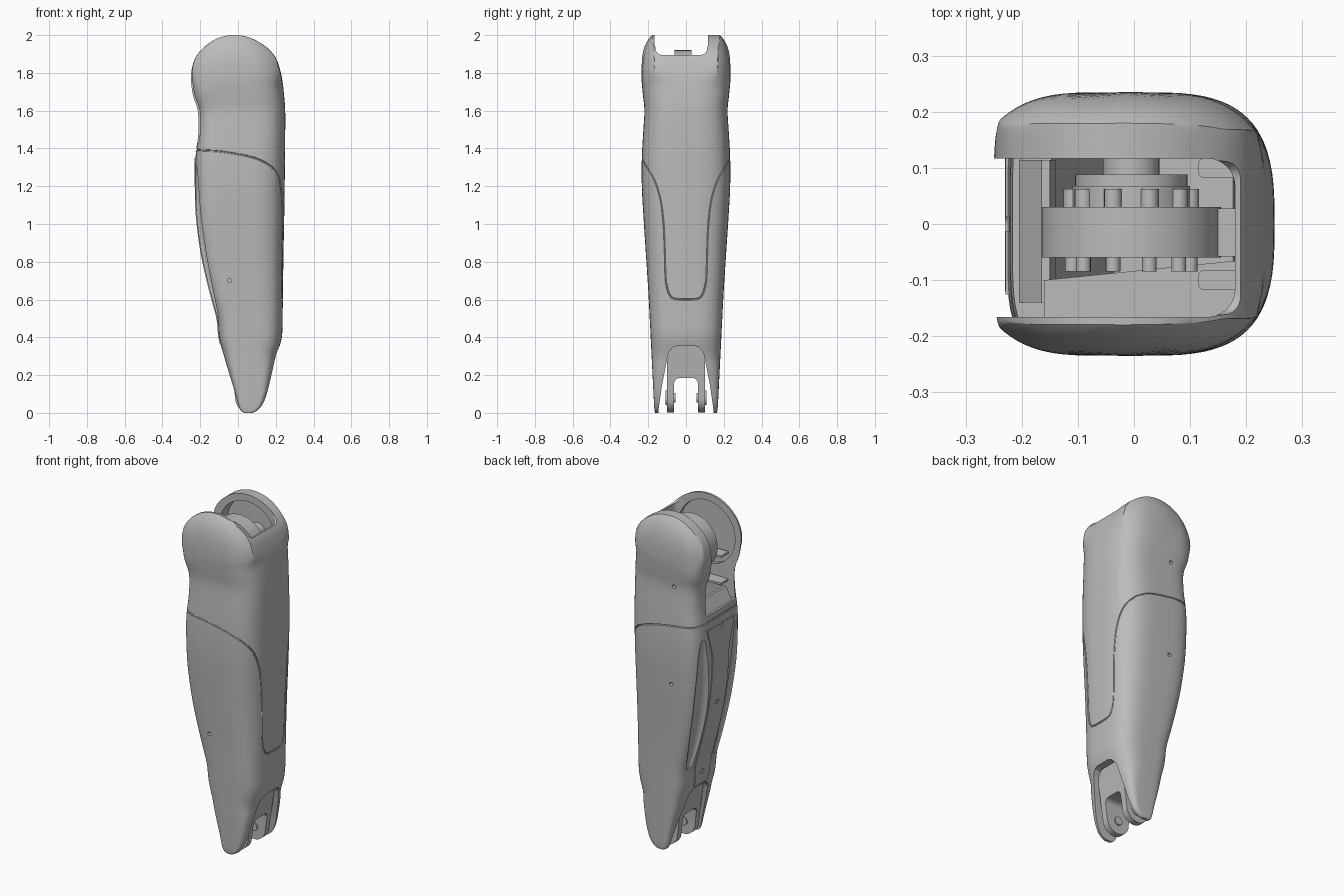
import bpy, bmesh
from math import sin, cos, pi, radians, copysign, hypot
from mathutils import Vector
from mathutils.bvhtree import BVHTree

cube = bpy.data.objects.get("Cube")
if cube:
    bpy.data.objects.remove(cube)

grey = bpy.data.materials.new("satin_grey")
grey.use_nodes = True
grey.diffuse_color = (0.5, 0.5, 0.5, 1)
for node in grey.node_tree.nodes:
    if node.type == 'BSDF_PRINCIPLED':
        node.inputs["Base Color"].default_value = (0.5, 0.5, 0.5, 1)


def make(name, bm):
    bmesh.ops.recalc_face_normals(bm, faces=bm.faces)
    mesh = bpy.data.meshes.new(name)
    bm.to_mesh(mesh)
    bm.free()
    mesh.materials.append(grey)
    ob = bpy.data.objects.new(name, mesh)
    bpy.context.collection.objects.link(ob)
    return ob


def loft(name, rings):
    """Skin a stack of equal-length rings and cap both ends."""
    bm = bmesh.new()
    rows = [[bm.verts.new(p) for p in ring] for ring in rings]
    n = len(rows[0])
    for lo, hi in zip(rows, rows[1:]):
        for i in range(n):
            j = (i + 1) % n
            bm.faces.new((lo[i], lo[j], hi[j], hi[i]))
    bm.faces.new(rows[0])
    bm.faces.new(rows[-1])
    return make(name, bm)


def prism(name, pts, axis, lo, hi):
    """Extrude a flat profile along one axis."""
    place = {'x': lambda u, v, d: (d, u, v),
             'y': lambda u, v, d: (u, d, v),
             'z': lambda u, v, d: (u, v, d)}[axis]
    return loft(name, [[place(u, v, d) for u, v in pts] for d in (lo, hi)])


def disc(u, v, r, n=40):
    return [(u + r * cos(2 * pi * i / n), v + r * sin(2 * pi * i / n)) for i in range(n)]


def rrect(u0, u1, v0, v1, r, n=6):
    pts = []
    corners = ((u1 - r, v1 - r), (u0 + r, v1 - r), (u0 + r, v0 + r), (u1 - r, v0 + r))
    for k, (u, v) in enumerate(corners):
        for i in range(n + 1):
            t = pi / 2 * (k + i / n)
            pts.append((u + r * cos(t), v + r * sin(t)))
    return pts


def spline(pts, n, cyclic=False):
    """Catmull-Rom interpolation of tuples."""
    m = len(pts)
    get = (lambda i: pts[i % m]) if cyclic else (lambda i: pts[min(max(i, 0), m - 1)])
    out = []
    for i in range(m if cyclic else m - 1):
        quad = list(zip(get(i - 1), get(i), get(i + 1), get(i + 2)))
        for k in range(n):
            t = k / n
            out.append(tuple(b + t * ((c - a) / 2 + t * (a - 2.5 * b + 2 * c - d / 2
                             + t * (1.5 * (b - c) + (d - a) / 2))) for a, b, c, d in quad))
    return out if cyclic else out + [pts[-1]]


def baked(ob):
    bpy.context.view_layer.update()
    return bpy.data.meshes.new_from_object(ob.evaluated_get(bpy.context.evaluated_depsgraph_get()))


def cut(ob, cutter):
    mod = ob.modifiers.new("cut", 'BOOLEAN')
    mod.operation, mod.solver, mod.object = 'DIFFERENCE', 'EXACT', cutter
    mesh = baked(ob)
    ob.modifiers.clear()
    if len(mesh.polygons):
        ob.data = mesh
    bpy.data.objects.remove(cutter)


# Outer shell: height, back edge, shin edge, half width
levels = spline([
    (0, .035, .075, .163), (.01, .015, .1, .166), (.04, 0, .13, .169), (.1, -.015, .155, .172),
    (.2, -.045, .18, .177), (.3, -.075, .205, .182), (.4, -.1, .232, .187), (.5, -.11, .236, .192),
    (.65, -.15, .238, .2), (.85, -.195, .241, .213), (1.05, -.22, .245, .226),
    (1.2, -.225, .247, .234), (1.35, -.225, .249, .234), (1.48, -.212, .25, .227),
    (1.6, -.215, .25, .22), (1.68, -.24, .244, .228), (1.76, -.25, .235, .235),
    (1.82, -.245, .222, .235), (1.88, -.226, .2, .235), (1.93, -.187, .159, .235),
    (1.97, -.135, .1, .235), (1.99, -.09, .052, .235), (2, -.045, .005, .235)], 3)


def section(z, a, b, w, n=80):
    """Squarish ring; the upper cheeks are domed about the joint axis."""
    ring = []
    extra = 5 * min(1, max(0, (z - 1.75) / .15, (.3 - z) / .3))
    for i in range(n):
        c, s = cos(2 * pi * i / n), sin(2 * pi * i / n)
        e = 2 / ((3.2 if c > 0 else 5) + extra)
        x = (a + b) / 2 + (b - a) / 2 * copysign(abs(c) ** e, c)
        y = w * abs(s) ** e
        if z > 1.7:
            r = min(1.05, hypot(x + .02, max(0, z - 1.775)) / .225)
            y = min(y, .235 - .055 * r ** 4)
        ring.append((x, copysign(y, s), z))
    return ring


shell = loft("limb_shell", [section(*lv) for lv in levels])

# Panel seam: a closed path snapped to the shell, cut as a fine groove
half = [(-.225, .13, 1.395), (-.21, .21, 1.392), (-.1, .235, 1.385), (0, .235, 1.37),
        (.1, .225, 1.345), (.175, .2, 1.3), (.215, .165, 1.235), (.235, .135, 1.13),
        (.24, .119, 1), (.24, .113, .85), (.24, .108, .7), (.24, .09, .63), (.24, .055, .603)]
path = spline(half + [(x, -y, z) for x, y, z in reversed(half)], 10, True)
bm = bmesh.new()
bm.from_mesh(shell.data)
tree = BVHTree.FromBMesh(bm)
bm.free()
curve = bpy.data.curves.new("seam_path", 'CURVE')
curve.dimensions = '3D'
curve.bevel_depth, curve.bevel_resolution = .005, 2
line = curve.splines.new('POLY')
line.points.add(len(path) - 1)
for pt, co in zip(line.points, path):
    pt.co = (*tree.find_nearest(Vector(co))[0], 1)
line.use_cyclic_u = True
seam = bpy.data.objects.new("seam_path", curve)
bpy.context.collection.objects.link(seam)
tube = bpy.data.objects.new("seam_cutter", baked(seam))
bpy.context.collection.objects.link(tube)
bpy.data.objects.remove(seam)
cut(shell, tube)

# Joint opening at the top, recessed cheeks, hollow body and flared fork
cut(shell, prism("notch", rrect(-.162, .112, 1.895, 2.3, .035), 'x', -.6, .6))
cut(shell, prism("cavity", rrect(-.6, .18, -.166, .117, .05), 'z', 1.43, 2.3))
cut(shell, prism("back_recess", disc(-.02, 1.775, .185, 56), 'y', .05, .195))
cut(shell, prism("front_recess", disc(-.02, 1.775, .185, 56), 'y', -.188, -.05))
cut(shell, loft("shaft", [[(x, y, z) for x, y in rrect(a + .07, b - .06, .05 - w, w - .06, .04)]
                          for z, a, b, w in levels if .45 < z < 1.5]))
arch = [(.148, -.05), (.145, .02), (.128, .14), (.105, .26), (.092, .32), (.07, .347), (.045, .355)]
cut(shell, prism("fork_gap", arch + [(-y, z) for y, z in reversed(arch)], 'x', -.6, .6))

# Long scoops either side of the back plate, following the rear edge
for side in (-1, 1):
    rings = []
    for z, a, b, w in levels:
        if .47 < z < 1.32:
            k = sin(pi * (z - .45) / .89) ** .6
            rings.append([(a + .04 * k * u, side * (.75 * w - .02) + .055 * k * v, z)
                          for u, v in disc(0, 0, 1, 28)])
    cut(shell, loft("scoop", rings))

# Screw holes in the flanks
for x, z, lo, hi in ((-.045, .7, -.4, -.18), (-.075, 1.61, .19, .4), (-.06, 1.03, .2, .4)):
    cut(shell, prism("screw_hole", disc(x, z, .011, 16), 'y', lo, hi))

# Back plate following the rear edge, with a ledge sloping into the joint
rings = []
for z, a, b, w in levels:
    if .35 < z < 1.38:
        h = .075 + .06 * max(0, (z - 1.18) / .2) - .1 * max(0, .5 - z)
        rings.append([(a - .004, -h, z), (a - .004, h, z), (a + .04, h, z), (a + .04, -h, z)])
plate = loft("back_plate", rings)
for z in (1.34, .88, .44):
    near = min(levels, key=lambda lv: abs(lv[0] - z))[1]
    cut(plate, prism("plate_hole", disc(0, z, .016, 16), 'x', near - .1, near + .025))
ledge = prism("back_ledge", [(-.212, 1.415), (-.165, 1.5), (-.15, 1.5), (-.14, 1.38), (-.2, 1.38)],
              'y', -.14, .114)

# Clevis between the fork tips
outline = [(.06 + .075 * cos(t), .078 + .075 * sin(t))
           for t in [pi + pi * i / 16 for i in range(17)]]
clevis = prism("ankle_clevis", outline + [(.16, .25), (.185, .4), (-.06, .4), (-.035, .25)],
               'y', -.1, .1)
cut(clevis, prism("clevis_gap", rrect(-.063, .063, -.2, .185, .03), 'x', -.6, .6))
parts = [shell, plate, ledge, clevis]
for side in (-1, 1):
    parts.append(prism("ankle_bolt", disc(.06, .08, .038), 'y', side * .095, side * .109))
    parts.append(prism("ankle_bushing", disc(.06, .08, .025), 'y', side * .055, side * .08))

# Joint drive: stacked discs with rings of bolts
for name, r, lo, hi in (("drive_disc", .16, -.06, .03), ("drive_flange", .105, .028, .068),
                        ("drive_cap", .1, .06, .088), ("drive_hub", .05, .08, .198)):
    parts.append(prism(name, disc(-.005, 1.76, r, 56), 'y', lo, hi))
for i in range(10):
    t = 2 * pi * i / 10
    x, z = -.005 + .105 * cos(t), 1.76 + .105 * sin(t)
    parts.append(prism("drive_bolt", disc(x, z, .016, 16), 'y', .02, .062))
    parts.append(prism("drive_pin", disc(x, z, .013, 16), 'y', -.085, -.055))

# Inner ribs, bosses and drive bracket
for z in (1.52, 1.68):
    parts.append(prism("inner_rib", [(-.16, -.17), (.185, -.17), (.185, -.065), (-.16, -.1)],
                       'z', z, z + .012))
for y in (-.1, .1):
    parts.append(prism("wall_boss", rrect(.115, .19, y - .017, y + .017, .008), 'z', 1.5, 1.8))
parts.append(prism("drive_bracket", rrect(.12, .185, -.058, .028, .008), 'z', 1.45, 1.8))

for ob in parts:
    ob.data.shade_smooth()
    ob.data.set_sharp_from_angle(angle=radians(28))
